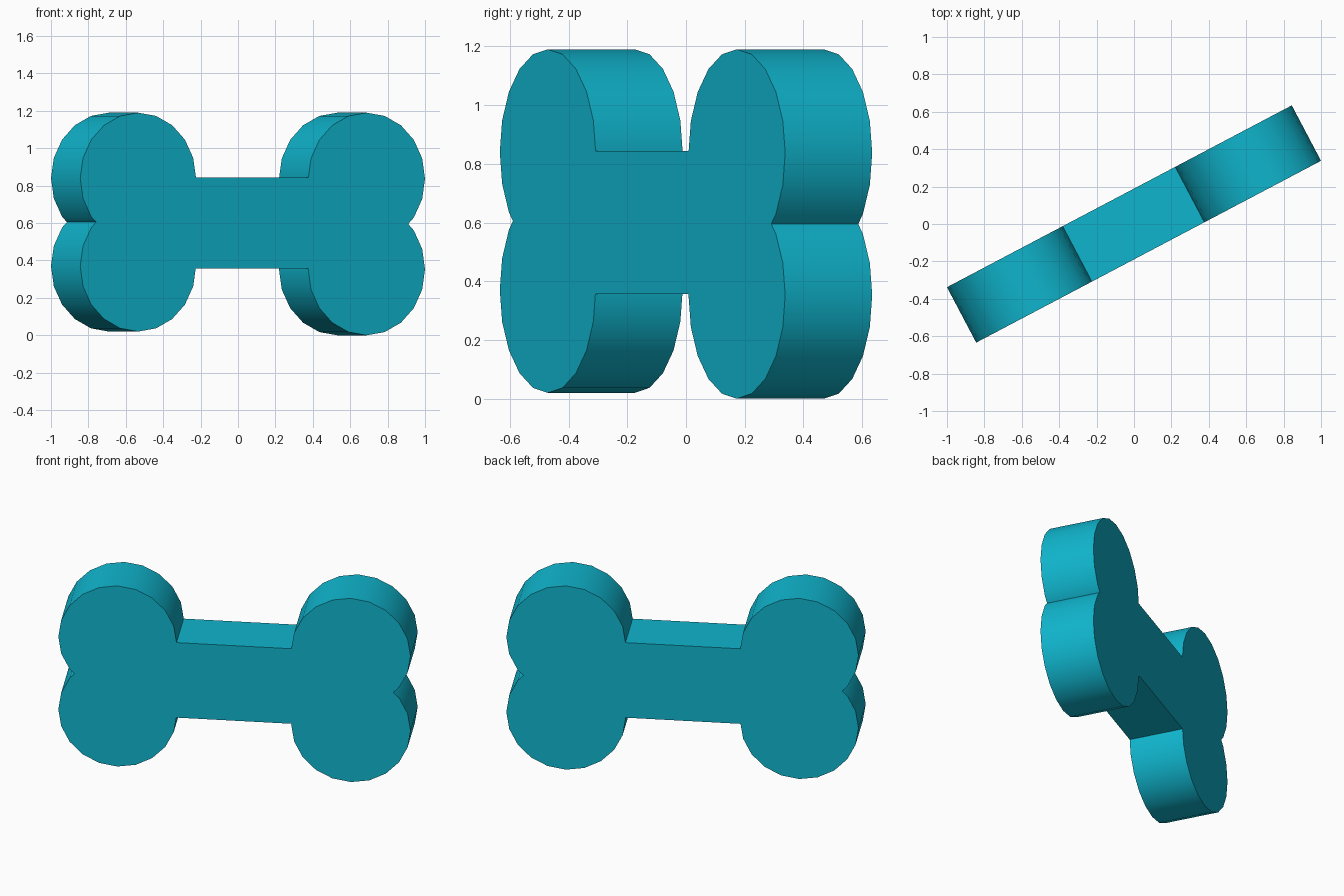
import bpy, bmesh
from math import sin, cos, radians

if "Cube" in bpy.data.objects:
    bpy.data.objects.remove(bpy.data.objects["Cube"])

ANGLE = radians(27.8)
THICK = 0.335

teal = bpy.data.materials.new("teal")
teal.diffuse_color = (0.005, 0.46, 0.61, 1)
teal.use_nodes = True
teal.node_tree.nodes["Principled BSDF"].inputs["Base Color"].default_value = teal.diffuse_color


def extrude_profile(name, points):
    """Extrude an outline (x, z) through the thickness and turn it to the bone's angle."""
    bm = bmesh.new()
    face = bm.faces.new([bm.verts.new((x, -THICK / 2, z)) for x, z in points])
    res = bmesh.ops.extrude_face_region(bm, geom=[face])
    new_verts = [g for g in res["geom"] if isinstance(g, bmesh.types.BMVert)]
    bmesh.ops.translate(bm, verts=new_verts, vec=(0, THICK, 0))
    bmesh.ops.recalc_face_normals(bm, faces=bm.faces)
    mesh = bpy.data.meshes.new(name)
    bm.to_mesh(mesh)
    bm.free()
    obj = bpy.data.objects.new(name, mesh)
    obj.rotation_euler.z = ANGLE
    mesh.materials.append(teal)
    bpy.context.collection.objects.link(obj)
    bpy.ops.object.select_all(action='DESELECT')
    obj.select_set(True)
    bpy.context.view_layer.objects.active = obj
    bpy.ops.object.shade_smooth_by_angle(angle=radians(30))
    return obj


def knob_outline(cx, low, high, r):
    """Two overlapping 20-sided discs joined into one outline with side notches."""
    mid, h = (low + high) / 2, (high - low) / 2
    notch = r * (cos(radians(36)) + sin(radians(36))) - h
    arc = lambda cz, start: [(cx + r * cos(radians(a)), cz + r * sin(radians(a)))
                             for a in range(start, start + 253, 18)]
    return ([(cx + notch, mid)] + arc(high, -36)
            + [(cx - notch, mid)] + arc(low, 144))


# Knobbed ends
extrude_profile("left_knob", knob_outline(-0.692, 0.37, 0.84, 0.35))
extrude_profile("right_knob", knob_outline(0.689, 0.353, 0.837, 0.353))

# Straight shaft, its ends buried in the knobs
extrude_profile("shaft", [(-0.6, 0.357), (0.6, 0.357), (0.6, 0.843), (-0.6, 0.843)])
